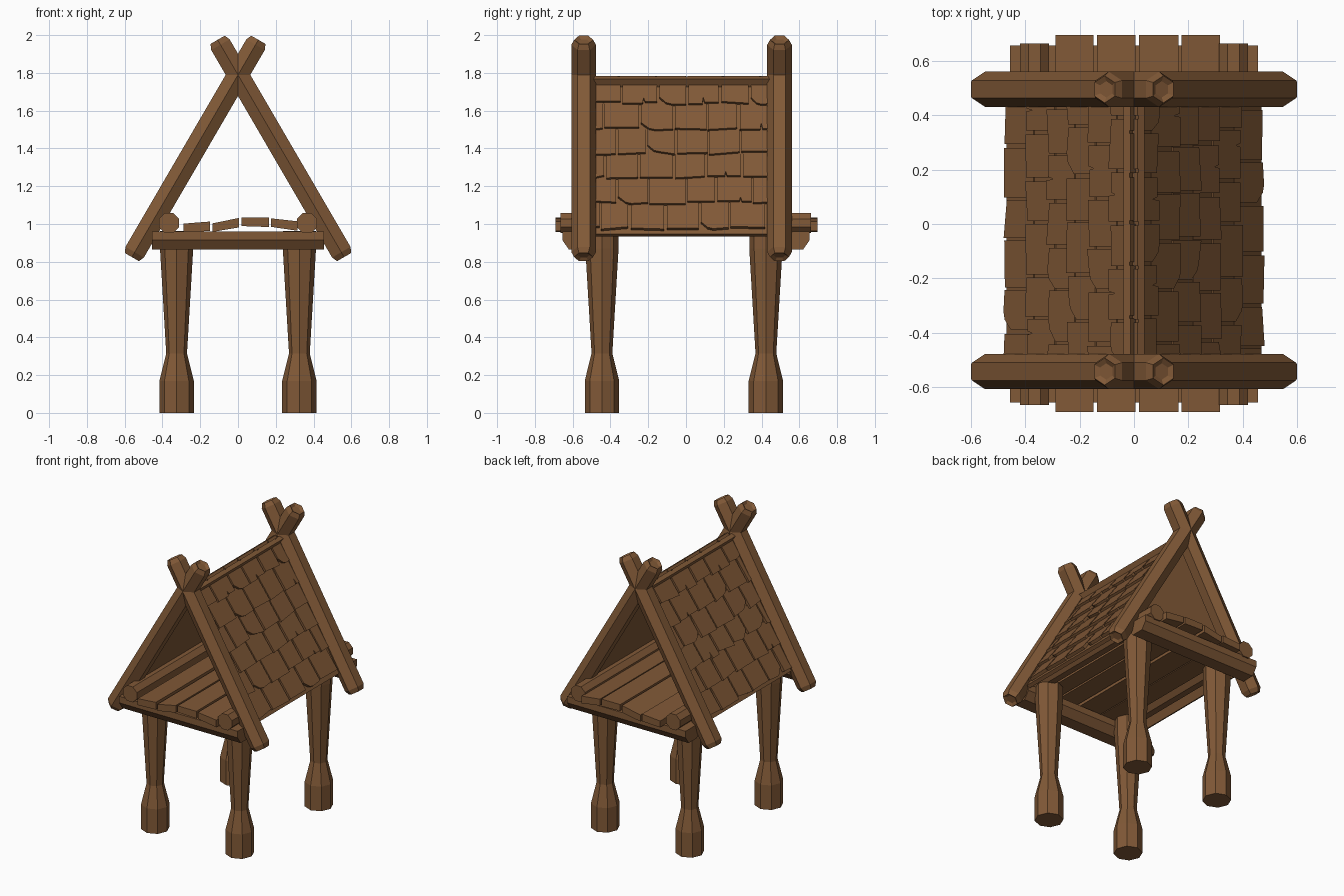
import bpy, bmesh, math, random
from mathutils import Vector

if "Cube" in bpy.data.objects:
    bpy.data.objects.remove(bpy.data.objects["Cube"])

random.seed(4)
wood = bpy.data.materials.new("brown_wood")
wood.diffuse_color = (0.22, 0.10, 0.038, 1)
wood.use_nodes = True
wood.node_tree.nodes["Principled BSDF"].inputs["Base Color"].default_value = wood.diffuse_color


def finish(name, bm):
    bmesh.ops.recalc_face_normals(bm, faces=bm.faces)
    me = bpy.data.meshes.new(name)
    bm.to_mesh(me)
    bm.free()
    me.materials.append(wood)
    ob = bpy.data.objects.new(name, me)
    bpy.context.collection.objects.link(ob)
    return ob


def bridge(bm, rings):
    """Skin a list of equal point loops and cap both ends."""
    loops = [[bm.verts.new(p) for p in r] for r in rings]
    n = len(loops[0])
    for a, b in zip(loops, loops[1:]):
        for i in range(n):
            j = (i + 1) % n
            bm.faces.new((a[i], a[j], b[j], b[i]))
    bm.faces.new(loops[0])
    bm.faces.new(loops[-1])


def turned(name, start, axis, u, rings, n, phase=0.0):
    """Faceted bar along an axis, rings = (distance, radius)."""
    start, axis, u = Vector(start), Vector(axis).normalized(), Vector(u)
    v = axis.cross(u)
    bm = bmesh.new()
    ang = [phase + 2 * math.pi * i / n for i in range(n)]
    bridge(bm, [[start + axis * d + (u * math.cos(a) + v * math.sin(a)) * r
                 for a in ang] for d, r in rings])
    return finish(name, bm)


def extruded(name, pts, vec):
    bm = bmesh.new()
    bridge(bm, [[Vector(p) for p in pts], [Vector(p) + Vector(vec) for p in pts]])
    return finish(name, bm)


# Four octagonal legs with a pinched ankle
for sx, side in ((-1, "left"), (1, "right")):
    for y, end in ((-0.445, "front"), (0.423, "back")):
        turned(f"{end}_{side}_leg", (sx * 0.325, y, 0), (0, 0, 1), (1, 0, 0),
               [(0, 0.091), (0.17, 0.091), (0.315, 0.055), (0.87, 0.088), (0.962, 0.088)], 8)

# Cross beams under the floor, lower edges chamfered
for s, end in ((-1, "front"), (1, "back")):
    prof = [(0.655, 0.96), (0.655, 0.915), (0.62, 0.865), (0.53, 0.865), (0.49, 0.915), (0.49, 0.96)]
    extruded(f"{end}_cross_beam", [(-0.455, s * y, z) for y, z in prof], (0.91, 0, 0))

# Floor planks: x left, x right, top z left, top z right
planks = [(-0.288, -0.148, 1.002, 1.013), (-0.136, 0.005, 1.003, 1.032),
          (0.019, 0.163, 1.034, 1.034), (0.175, 0.316, 1.03, 1.014)]
for i, (x0, x1, z0, z1) in enumerate(planks):
    extruded(f"floor_plank_{i + 1}",
             [(x0, -0.69, z0 - 0.045), (x1, -0.69, z1 - 0.05), (x1, -0.69, z1), (x0, -0.69, z0)],
             (0, 1.385, 0))

# Side logs along the floor
for sx, side in ((-1, "left"), (1, "right")):
    turned(f"{side}_floor_log", (sx * 0.365, -0.665, 1.005), (0, 1, 0), (1, 0, 0),
           [(0, 0.058), (1.328, 0.058)], 8, math.pi / 8)

# Crossed hexagonal gable poles with chamfered, slightly hollow ends
for y, end in ((-0.542, "front"), (0.495, "back")):
    for sx, side in ((-1, "left"), (1, "right")):
        a, b = Vector((sx * 0.562, y, 0.825)), Vector((-sx * 0.108, y, 1.975))
        L = (b - a).length
        turned(f"{end}_{side}_gable_pole", a, b - a, (0, 1, 0),
               [(0.012, 0.03), (0, 0.05), (0.03, 0.065), (L - 0.03, 0.065), (L, 0.05), (L - 0.012, 0.03)], 6)

# Roof: flat boards covered with staggered, worn shingles
Y0, Y1 = -0.50, 0.455
row_ends = [(1.79 - z) / 0.864 for z in (1.64, 1.505, 1.375, 1.25, 1.115, 0.98)]


def on_roof(sx, y, s, h):
    return Vector((sx * (0.503 * s + 0.864 * h), y, 1.79 - 0.864 * s + 0.503 * h))


def shingle(bm, sx, a, b, s0, s1):
    lo, hi = s1 + random.uniform(-0.012, 0.01), s1 + random.uniform(-0.012, 0.01)
    w = b - a
    outline = [(a, s0), (b, s0), (b, hi)]
    worn = random.random()
    if worn < 0.2 and w > 0.1:      # broken corner
        outline += [(b - w * 0.55, lo), (a + w * 0.25, lo - 0.008), (a, lo - 0.045)]
    elif worn < 0.4 and w > 0.1:    # small split
        c = a + w * random.uniform(0.3, 0.7)
        outline += [(c + 0.008, hi), (c, s1 - 0.035), (c - 0.005, lo), (a, lo)]
    else:
        outline += [(a, lo)]

    def layer(base):
        return [on_roof(sx, y, s, base + 0.018 * (s - s0) / (s1 - s0)) for y, s in outline]
    bridge(bm, [layer(-0.036), layer(-0.015)])


for sx, side in ((-1, "left"), (1, "right")):
    extruded(f"{side}_roof_board",
             [on_roof(sx, Y0, s, h) for s, h in ((0, -0.045), (0, -0.02), (0.965, -0.02), (0.965, -0.045))],
             (0, Y1 - Y0, 0))
    bm = bmesh.new()
    top = 0.0
    for r, bottom in enumerate(row_ends):
        y = Y0 - (0.09 if r % 2 else 0.0) - random.uniform(0, 0.03)
        while y < Y1 - 0.03:
            w = random.uniform(0.14, 0.19)
            a, b = max(y, Y0), min(y + w, Y1)
            if b - a > 0.03:
                shingle(bm, sx, a, b, max(0, top - 0.02), bottom)
            y += w + random.uniform(0.008, 0.016)
        top = bottom
    finish(f"{side}_roof_shingles", bm)
